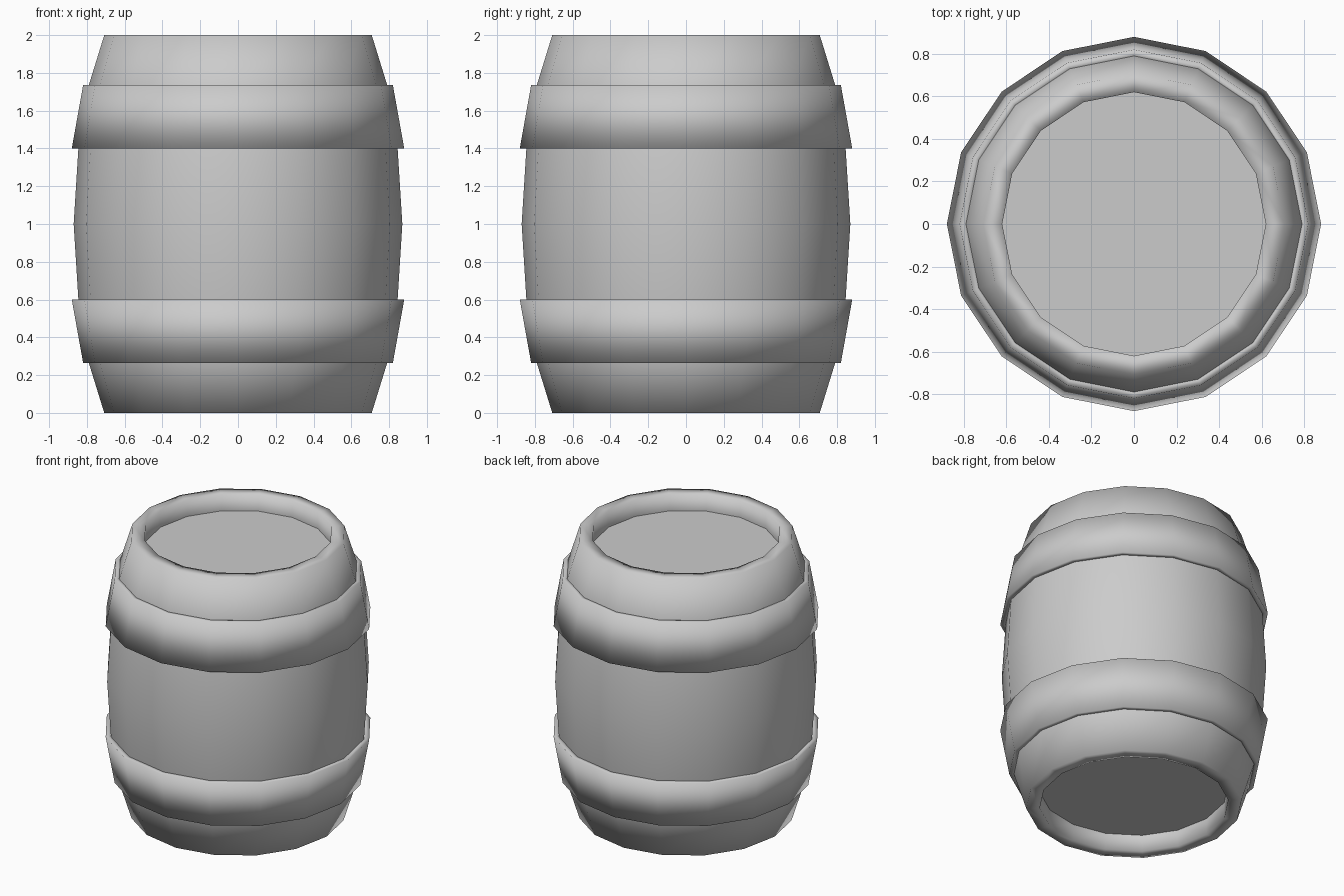
import bpy, bmesh
from math import cos, sin, tau

if "Cube" in bpy.data.objects:
    bpy.data.objects.remove(bpy.data.objects["Cube"])

SIDES = 16


def finish(bm, name, smooth):
    bmesh.ops.recalc_face_normals(bm, faces=bm.faces)
    mesh = bpy.data.meshes.new(name)
    bm.to_mesh(mesh)
    bm.free()
    for p in mesh.polygons:
        p.use_smooth = smooth
    obj = bpy.data.objects.new(name, mesh)
    bpy.context.collection.objects.link(obj)
    return obj


def lathe(name, profile):
    """Revolve a closed (radius, z) profile around the z axis."""
    bm = bmesh.new()
    rings = [[bm.verts.new((r * cos(tau * i / SIDES), r * sin(tau * i / SIDES), z))
              for i in range(SIDES)] for r, z in profile]
    for a, b in zip(rings, rings[1:] + rings[:1]):
        for i in range(SIDES):
            j = (i + 1) % SIDES
            bm.faces.new((a[i], a[j], b[j], b[i]))
    return finish(bm, name, True)


def disc(name, radius, z, up):
    bm = bmesh.new()
    verts = [bm.verts.new((radius * cos(tau * i / SIDES), radius * sin(tau * i / SIDES), z))
             for i in range(SIDES)]
    bm.faces.new(verts if up else verts[::-1])
    mesh = bpy.data.meshes.new(name)
    bm.to_mesh(mesh)
    bm.free()
    bpy.context.collection.objects.link(bpy.data.objects.new(name, mesh))


# Bulging staves with a rolled-in rim at both ends
half = [(0.62, 0.12), (0.62, 0.0), (0.708, 0.0), (0.79, 0.265), (0.845, 0.60)]
lathe("barrel_body", half + [(0.87, 1.0)] + [(r, 2 - z) for r, z in reversed(half)])

# Recessed lids
disc("top_lid", 0.62, 1.88, True)
disc("bottom_lid", 0.62, 0.12, False)

# Raised hoops, mirrored about the middle
hoop = [(0.78, 0.265), (0.82, 0.265), (0.88, 0.60), (0.835, 0.60)]
lathe("lower_hoop", hoop)
lathe("upper_hoop", [(r, 2 - z) for r, z in hoop])
